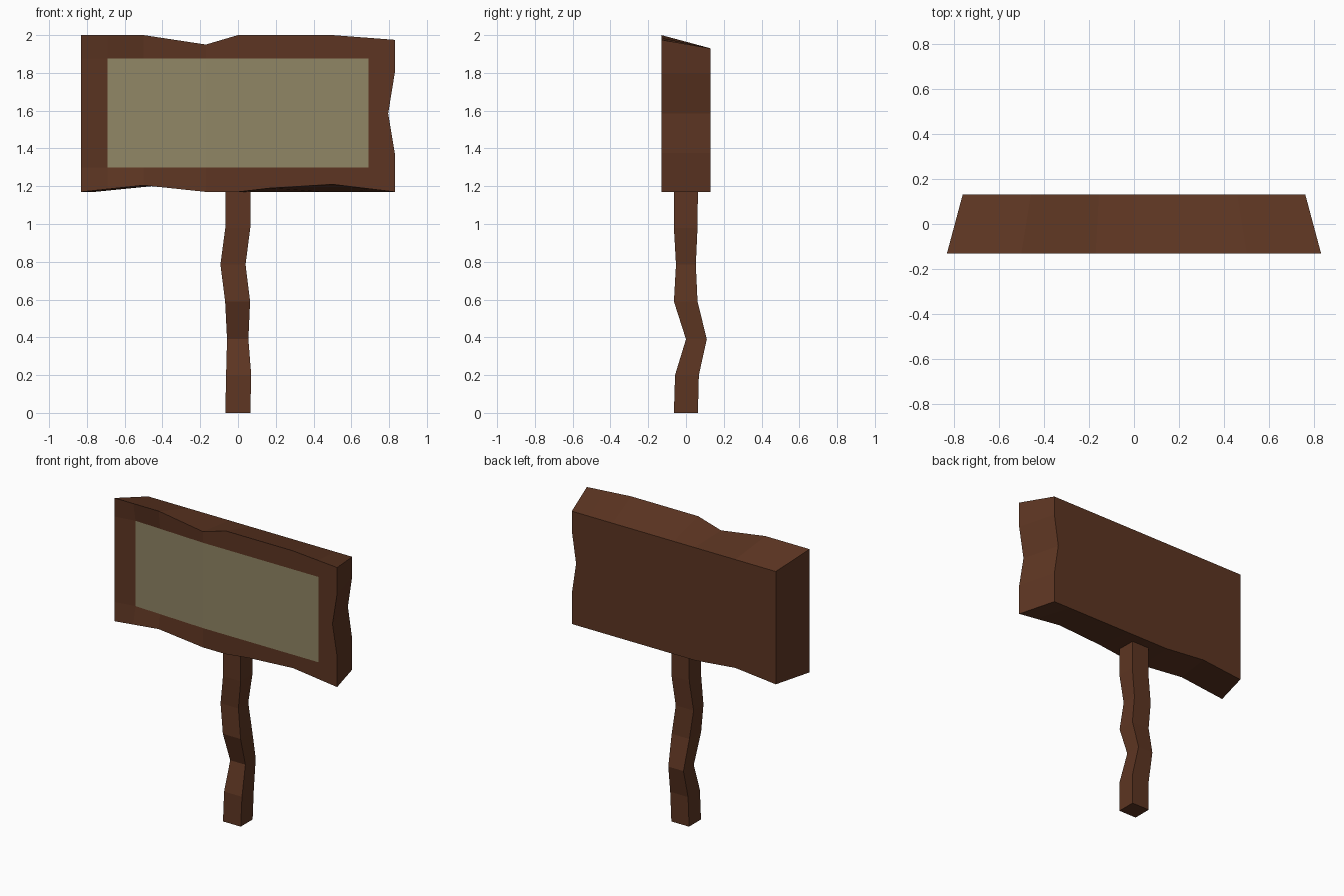
import bpy, bmesh

if "Cube" in bpy.data.objects:
    bpy.data.objects.remove(bpy.data.objects["Cube"])


def material(name, rgb):
    m = bpy.data.materials.new(name)
    m.diffuse_color = (*rgb, 1)
    m.use_nodes = True
    m.node_tree.nodes["Principled BSDF"].inputs["Base Color"].default_value = m.diffuse_color
    return m


def finish(bm, name, mats):
    bmesh.ops.recalc_face_normals(bm, faces=bm.faces)
    me = bpy.data.meshes.new(name)
    bm.to_mesh(me)
    bm.free()
    for m in mats:
        me.materials.append(m)
    ob = bpy.data.objects.new(name, me)
    bpy.context.collection.objects.link(ob)
    return ob


def lerp(points, t):
    for (a, u), (b, v) in zip(points, points[1:]):
        if t <= b:
            return u + (v - u) * max(0, t - a) / (b - a)
    return points[-1][1]


wood = material("wood", (0.11, 0.036, 0.016))
paint = material("faded_paint", (0.28, 0.24, 0.13))

# Worn edge profiles of the board
TOP = [(-.83, 2), (-.5, 2), (-.17, 1.95), (0, 2), (.5, 2), (.83, 1.975)]
BOTTOM = [(-.83, 1.17), (-.5, 1.205), (-.17, 1.17), (0, 1.17), (.17, 1.19), (.5, 1.21), (.83, 1.17)]
BACK_BOTTOM = [(-.83, 1.17), (-.5, 1.2), (-.17, 1.17), (.83, 1.17)]
RIGHT = [(1.375, .83), (1.585, .795), (1.8, .83)]
DENT = [(-.69, .024), (-.17, 0), (.83, 0)]

# Sign board: gridded front with the painted panel, tapering to a flat back
xs = [-.83, -.69, -.5, -.17, 0, .17, .5, .69, .83]
zs = [1.17, 1.3, 1.375, 1.585, 1.8, 1.875, 2.0]
nx, nz = len(xs) - 1, len(zs) - 1
bm = bmesh.new()
front, back = {}, {}
for i, x in enumerate(xs):
    for j, z in enumerate(zs):
        rim = i in (0, nx) or j in (0, nz)
        px = lerp(RIGHT, z) if i == nx else x
        pz = lerp(BOTTOM, x) if j == 0 else lerp(TOP, x) if j == nz else z
        front[i, j] = bm.verts.new((px, -.13 + (0 if rim else lerp(DENT, x)), pz))
        if rim:
            bz = lerp(BACK_BOTTOM, x) if j == 0 else 1.93 if j == nz else z
            back[i, j] = bm.verts.new((px * .916, .13, bz))
for i in range(nx):
    for j in range(nz):
        f = bm.faces.new([front[k] for k in ((i, j), (i + 1, j), (i + 1, j + 1), (i, j + 1))])
        f.material_index = int(0 < i < nx - 1 and 0 < j < nz - 1)
loop = ([(i, 0) for i in range(nx)] + [(nx, j) for j in range(nz)]
        + [(i, nz) for i in range(nx, 0, -1)] + [(0, j) for j in range(nz, 0, -1)])
for a, b in zip(loop, loop[1:] + loop[:1]):
    bm.faces.new((front[a], front[b], back[b], back[a]))
bm.faces.new([back[k] for k in loop])
finish(bm, "sign_board", [wood, paint])

# Crooked post: stacked square sections (z, x0, x1, y0, y1)
sections = [
    (0, -.067, .065, -.064, .063),
    (.2, -.063, .07, -.058, .068),
    (.39, -.058, .055, 0, .11),
    (.59, -.068, .064, -.064, .061),
    (.785, -.093, .04, -.053, .052),
    (.98, -.067, .065, -.064, .061),
    (1.19, -.067, .065, -.064, .063),
]
bm = bmesh.new()
rings = [[bm.verts.new(p) for p in ((a, c, z), (b, c, z), (b, d, z), (a, d, z))]
         for z, a, b, c, d in sections]
for lo, hi in zip(rings, rings[1:]):
    for k in range(4):
        n = (k + 1) % 4
        bm.faces.new((lo[k], lo[n], hi[n], hi[k]))
bm.faces.new(rings[0])
bm.faces.new(rings[-1])
finish(bm, "post", [wood])
